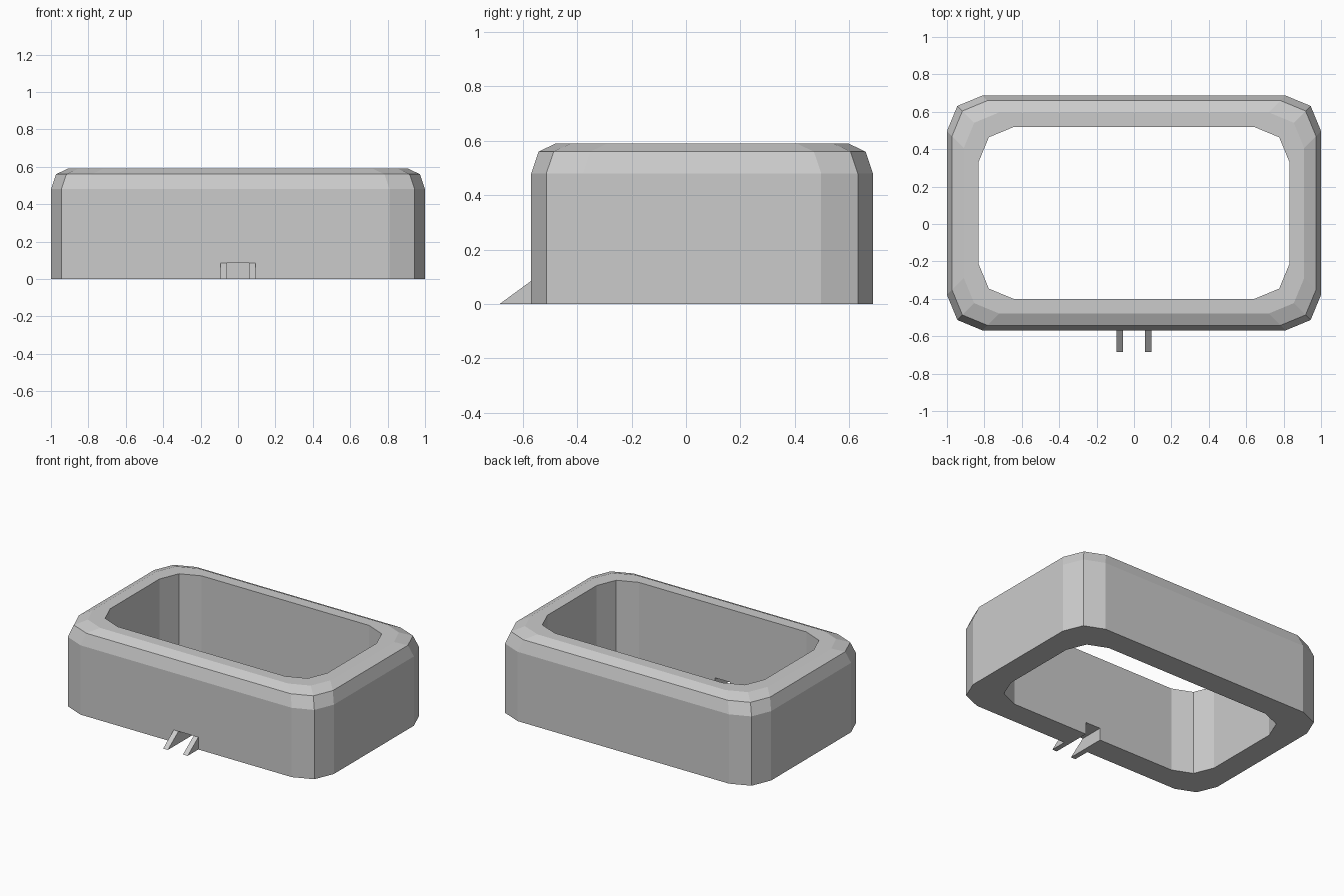
import bpy, bmesh
from math import sin, cos, pi

if "Cube" in bpy.data.objects:
    bpy.data.objects.remove(bpy.data.objects["Cube"])

CY = 0.059          # centre of the frame in y
HX, HY = 1.0, 0.628  # half sizes of the outer wall
R = 0.19            # corner radius, two segments


def new_object(name, bm):
    bmesh.ops.recalc_face_normals(bm, faces=bm.faces)
    me = bpy.data.meshes.new(name)
    bm.to_mesh(me)
    bm.free()
    ob = bpy.data.objects.new(name, me)
    bpy.context.collection.objects.link(ob)
    return ob


def ring(bm, inset, z):
    """Rounded rectangle loop of 12 points."""
    pts = []
    for q, (sx, sy) in enumerate([(1, 1), (-1, 1), (-1, -1), (1, -1)]):
        for k in range(3):
            a = q * pi / 2 + k * pi / 4
            pts.append(bm.verts.new((sx * (HX - inset - R) + R * cos(a),
                                     CY + sy * (HY - inset - R) + R * sin(a), z)))
    return pts


def prism(name, profile, x0, x1):
    """Extrude a (y, z) profile along x."""
    bm = bmesh.new()
    f = bm.faces.new([bm.verts.new((x0, y, z)) for y, z in profile])
    ext = bmesh.ops.extrude_face_region(bm, geom=[f])["geom"]
    bmesh.ops.translate(bm, vec=(x1 - x0, 0, 0),
                        verts=[v for v in ext if isinstance(v, bmesh.types.BMVert)])
    return new_object(name, bm)


# Hollow frame: closed wall section swept round the rounded rectangle
section = [(0, 0), (0, 0.48), (0.027, 0.56), (0.09, 0.59), (0.168, 0.59), (0.168, 0)]
bm = bmesh.new()
rings = [ring(bm, i, z) for i, z in section]
for a, b in zip(rings, rings[1:] + rings[:1]):
    for k in range(12):
        n = (k + 1) % 12
        bm.faces.new((a[k], a[n], b[n], b[k]))
frame = new_object("frame_wall", bm)

# Drain notch through the bottom of the front wall
cutter = prism("notch_cutter", [(-0.7, -0.1), (-0.3, -0.1), (-0.3, 0.085), (-0.7, 0.085)],
               -0.058, 0.058)
cutter.hide_render = True
mod = frame.modifiers.new("notch", 'BOOLEAN')
mod.operation = 'DIFFERENCE'
mod.solver = 'EXACT'
mod.object = cutter
bpy.context.view_layer.objects.active = frame
bpy.ops.object.modifier_apply(modifier=mod.name)
bpy.data.objects.remove(cutter)

# Triangular side cheeks of the spout
for name, s in (("left_cheek", -1), ("right_cheek", 1)):
    prism(name, [(-0.685, 0), (-0.569, 0), (-0.569, 0.085)], s * 0.058, s * 0.094)
